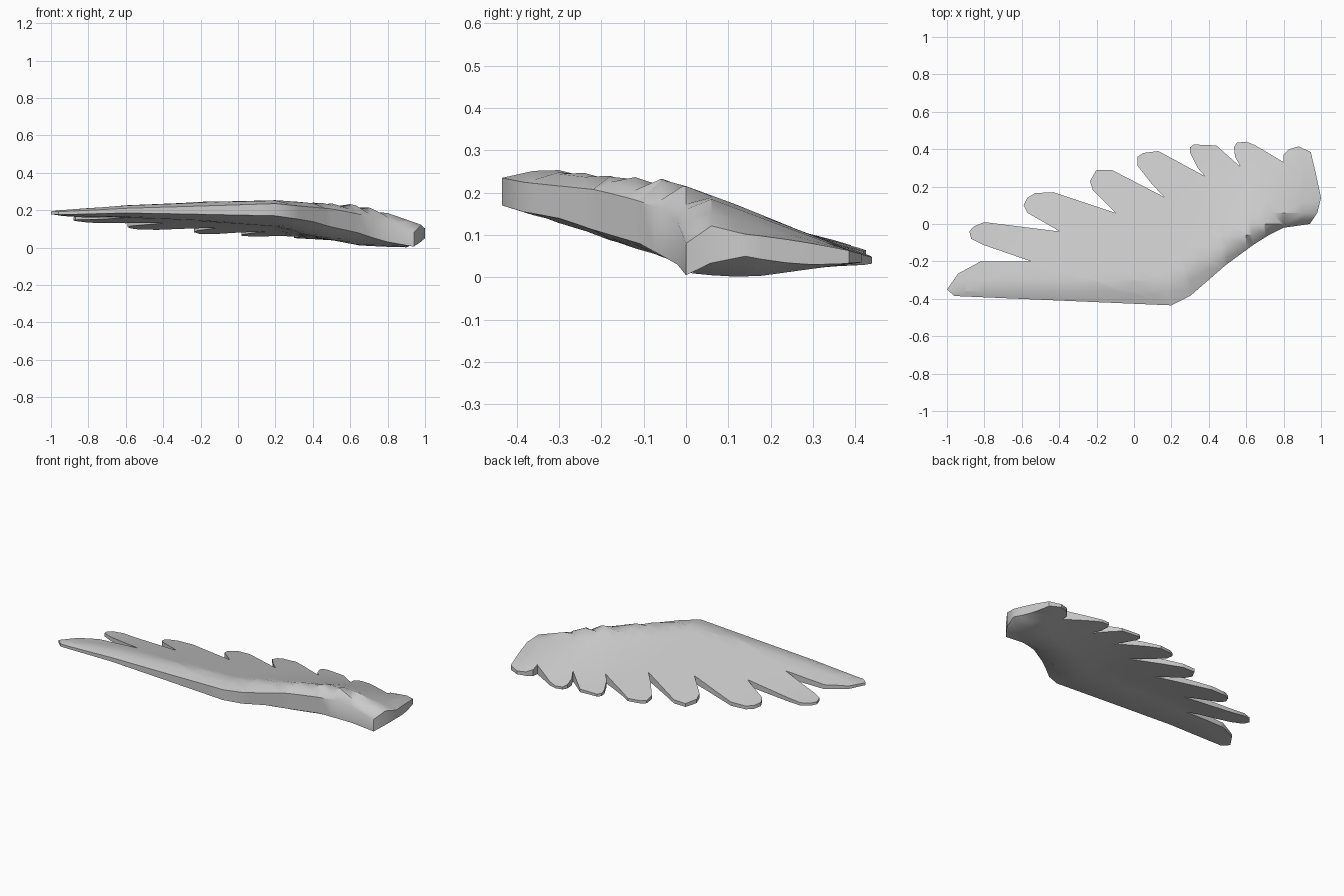
import bpy, bmesh

# Leading edge and root outline, seen from above
root = [(0.945, 0.385), (0.97, 0.28), (1.0, 0.14), (0.98, 0.06), (0.94, 0.0), (0.80, -0.02),
        (0.72, -0.06), (0.64, -0.11), (0.49, -0.22), (0.30, -0.385), (0.20, -0.435),
        (-0.96, -0.385)]
# Feathers from tip to root, each ending at its notch
feathers = [
    [(-1.0, -0.35), (-0.94, -0.265), (-0.82, -0.20), (-0.55, -0.20)],
    [(-0.81, -0.11), (-0.87, -0.08), (-0.88, -0.04), (-0.86, -0.015), (-0.80, 0.01), (-0.40, -0.04)],
    [(-0.43, -0.02), (-0.57, 0.06), (-0.59, 0.10), (-0.57, 0.14), (-0.53, 0.165), (-0.43, 0.17), (-0.10, 0.06)],
    [(-0.14, 0.10), (-0.22, 0.18), (-0.235, 0.23), (-0.20, 0.29), (-0.12, 0.29), (0.16, 0.145)],
    [(0.09, 0.22), (0.02, 0.31), (0.02, 0.36), (0.05, 0.38), (0.13, 0.39), (0.38, 0.255)],
    [(0.34, 0.30), (0.30, 0.38), (0.30, 0.41), (0.32, 0.425), (0.44, 0.42), (0.57, 0.305)],
    [(0.54, 0.36), (0.535, 0.41), (0.55, 0.435), (0.60, 0.44), (0.65, 0.42), (0.80, 0.33)],
    [(0.80, 0.37), (0.83, 0.40), (0.88, 0.415)],
]
outline = [p for f in feathers for p in f] + root

# Span sections: x, lead y, trail y, lead bottom/top, ridge, belly, trail bottom/top
sections = [
    (-1.00, -0.385, -0.30, 0.175, 0.190, 0.195, 0.178, 0.178, 0.188),
    (-0.87, -0.39, 0.00, 0.178, 0.195, 0.208, 0.165, 0.140, 0.155),
    (-0.60, -0.40, 0.15, 0.185, 0.210, 0.230, 0.160, 0.100, 0.120),
    (-0.20, -0.418, 0.30, 0.178, 0.222, 0.245, 0.140, 0.070, 0.090),
    (0.20, -0.435, 0.42, 0.170, 0.235, 0.255, 0.110, 0.055, 0.070),
    (0.40, -0.30, 0.43, 0.140, 0.215, 0.243, 0.060, 0.045, 0.060),
    (0.64, -0.11, 0.44, 0.080, 0.180, 0.230, 0.012, 0.030, 0.045),
    (0.80, -0.02, 0.42, 0.030, 0.130, 0.190, 0.003, 0.035, 0.050),
    (0.94, 0.00, 0.40, 0.005, 0.080, 0.135, 0.000, 0.035, 0.060),
    (1.00, 0.00, 0.40, 0.050, 0.100, 0.115, 0.050, 0.040, 0.060),
]


def heights(x, y):
    """Underside and upper side heights of the wing at (x, y)."""
    for a, b in zip(sections, sections[1:]):
        if x <= b[0] + 1e-6:
            break
    t = min(max((x - a[0]) / (b[0] - a[0]), 0), 1)
    yl, yt, lb, lt, ridge, belly, tb, tt = [p + (q - p) * t for p, q in zip(a[1:], b[1:])]
    s = min(max((y - yl) / (yt - yl), 0), 1)

    def bend(start, mid, end, at):
        if s < at:
            u = 1 - s / at
            return mid + (start - mid) * u * u
        return mid + (end - mid) * (s - at) / (1 - at)
    return bend(lb, belly, tb, 0.4), bend(lt, ridge, tt, 0.15)


# Flat wing sheet, cut into a grid so it can be curved
bm = bmesh.new()
bm.faces.new([bm.verts.new((x, y, 0)) for x, y in outline])
bmesh.ops.triangulate(bm, faces=bm.faces[:])
cuts = [((i * 0.1, 0, 0), (1, 0, 0)) for i in range(-9, 10)]
cuts += [((0, i * 0.06, 0), (0, 1, 0)) for i in range(-6, 7)]
for co, no in cuts:
    bmesh.ops.bisect_plane(bm, geom=bm.verts[:] + bm.edges[:] + bm.faces[:],
                           dist=1e-5, plane_co=co, plane_no=no)
bmesh.ops.remove_doubles(bm, verts=bm.verts[:], dist=0.0005)

# Upper side, underside and the rim between them
rim = [e for e in bm.edges if e.is_boundary]
lower = bm.verts[:]
dup = bmesh.ops.duplicate(bm, geom=bm.verts[:] + bm.edges[:] + bm.faces[:])
vmap = dup["vert_map"]
upper = {v: vmap[v] for v in lower}
for e in rim:
    a, b = e.verts
    bm.faces.new((a, b, upper[b], upper[a]))
for v in lower:
    low, high = heights(v.co.x, v.co.y)
    upper[v].co.z = high
    v.co.z = low
bmesh.ops.recalc_face_normals(bm, faces=bm.faces[:])

mesh = bpy.data.meshes.new("wing")
bm.to_mesh(mesh)
bm.free()
wing = bpy.data.objects.new("wing", mesh)
bpy.context.collection.objects.link(wing)
bpy.context.view_layer.objects.active = wing
wing.select_set(True)
bpy.ops.object.shade_smooth_by_angle(angle=0.6)
